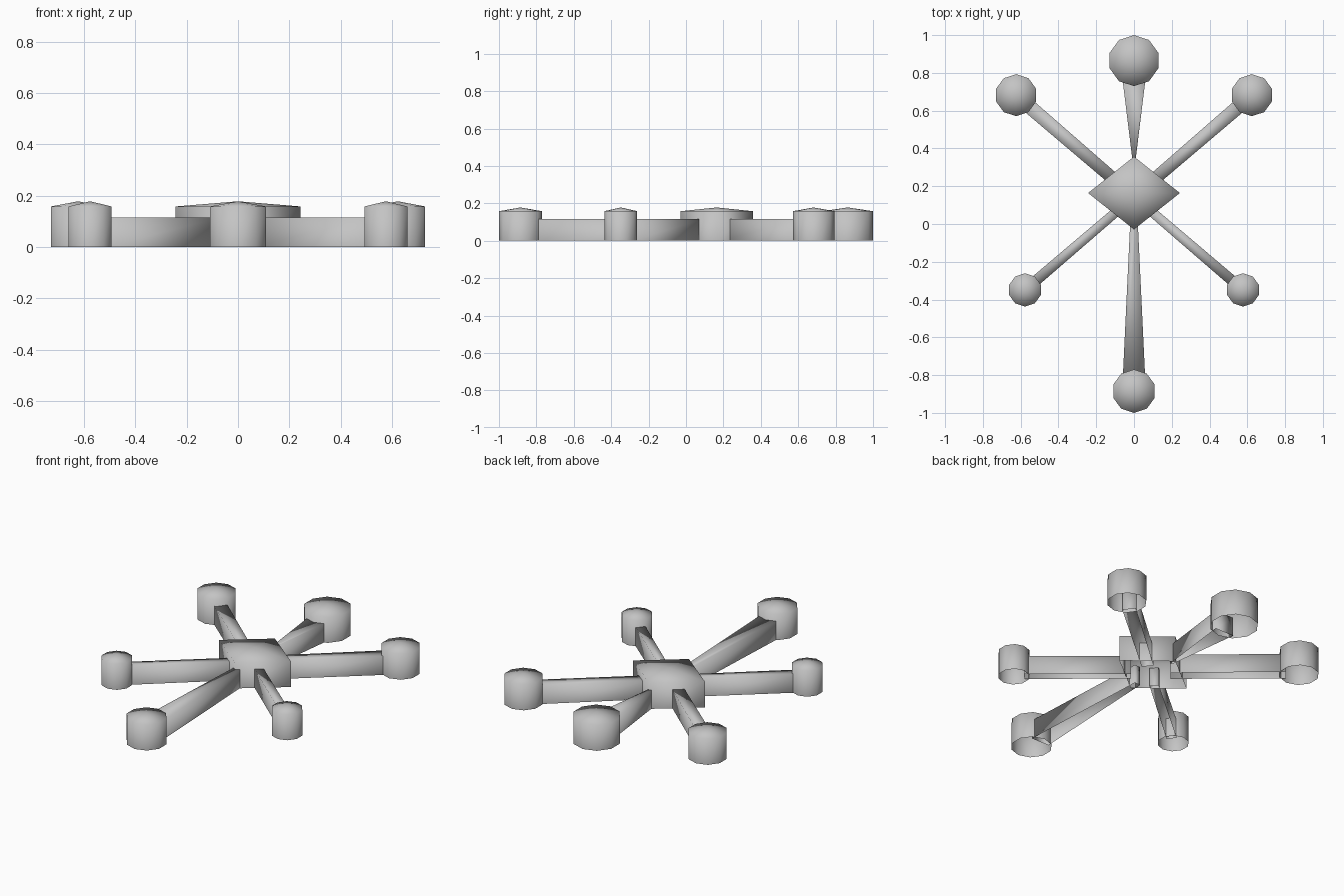
import bpy, bmesh
from math import cos, sin, pi
from mathutils import Vector

cube = bpy.data.objects.get("Cube")
if cube:
    bpy.data.objects.remove(cube)

grey = bpy.data.materials.new("plain_grey")
grey.use_nodes = True
colour = (0.55, 0.55, 0.55, 1)
grey.diffuse_color = colour
grey.node_tree.nodes["Principled BSDF"].inputs["Base Color"].default_value = colour

WALL, PEAK, ARM_TOP = 0.158, 0.178, 0.115


def finish(name, bm):
    """Turn a bmesh into a smooth shaded object."""
    bmesh.ops.recalc_face_normals(bm, faces=bm.faces)
    mesh = bpy.data.meshes.new(name)
    # open shells: make sure the roof points up
    bm.faces.ensure_lookup_table()
    bm.normal_update()
    if max(bm.faces, key=lambda f: abs(f.normal.z)).normal.z < 0:
        bmesh.ops.reverse_faces(bm, faces=bm.faces)
    for f in bm.faces:
        f.smooth = True
    bm.to_mesh(mesh)
    bm.free()
    mesh.materials.append(grey)
    obj = bpy.data.objects.new(name, mesh)
    bpy.context.collection.objects.link(obj)


def tower(name, x, y, rx, ry, sides):
    """Bottomless prism with a shallow pointed roof."""
    bm = bmesh.new()
    ring = [(x + rx * cos(pi / 2 + 2 * pi * i / sides),
             y + ry * sin(pi / 2 + 2 * pi * i / sides)) for i in range(sides)]
    low = [bm.verts.new((*p, 0)) for p in ring]
    high = [bm.verts.new((*p, WALL)) for p in ring]
    peak = bm.verts.new((x, y, PEAK))
    for i in range(sides):
        j = (i + 1) % sides
        bm.faces.new((low[i], low[j], high[j], high[i]))
        bm.faces.new((high[i], high[j], peak))
    finish(name, bm)


def arm(name, start, end, w0, w1):
    """Bottomless tapered wall between two points."""
    a, b = Vector(start), Vector(end)
    side = Vector((a.y - b.y, b.x - a.x)).normalized()
    ring = [a + side * w0 / 2, a - side * w0 / 2, b - side * w1 / 2, b + side * w1 / 2]
    bm = bmesh.new()
    low = [bm.verts.new((p.x, p.y, 0)) for p in ring]
    high = [bm.verts.new((p.x, p.y, ARM_TOP)) for p in ring]
    for i in range(4):
        j = (i + 1) % 4
        bm.faces.new((low[i], low[j], high[j], high[i]))
    bm.faces.new(high)
    finish(name, bm)


# Central diamond keep
tower("centre_keep", 0, 0.164, 0.243, 0.193, 4)

# Front and back towers with flared arms
tower("front_tower", 0, -0.885, 0.115, 0.115, 10)
tower("back_tower", 0, 0.865, 0.135, 0.135, 10)
arm("front_arm", (0, 0.03), (0, -0.81), 0.038, 0.118)
arm("back_arm", (0, 0.32), (0, 0.78), 0.012, 0.125)

# Mirrored corner towers and their arms
hub = Vector((0, 0.145))
for label, s in (("left", 1), ("right", -1)):
    for where, x, y, r, w0, w1 in (("back", 0.624, 0.682, 0.111, 0.066, 0.075),
                                   ("front", 0.577, -0.349, 0.088, 0.05, 0.056)):
        centre = Vector((s * x, y))
        out = (centre - hub).normalized()
        tower(f"{where}_{label}_tower", s * x, y, r, r, 10)
        arm(f"{where}_{label}_arm", hub + out * 0.11, centre - out * r * 0.65, w0, w1)
